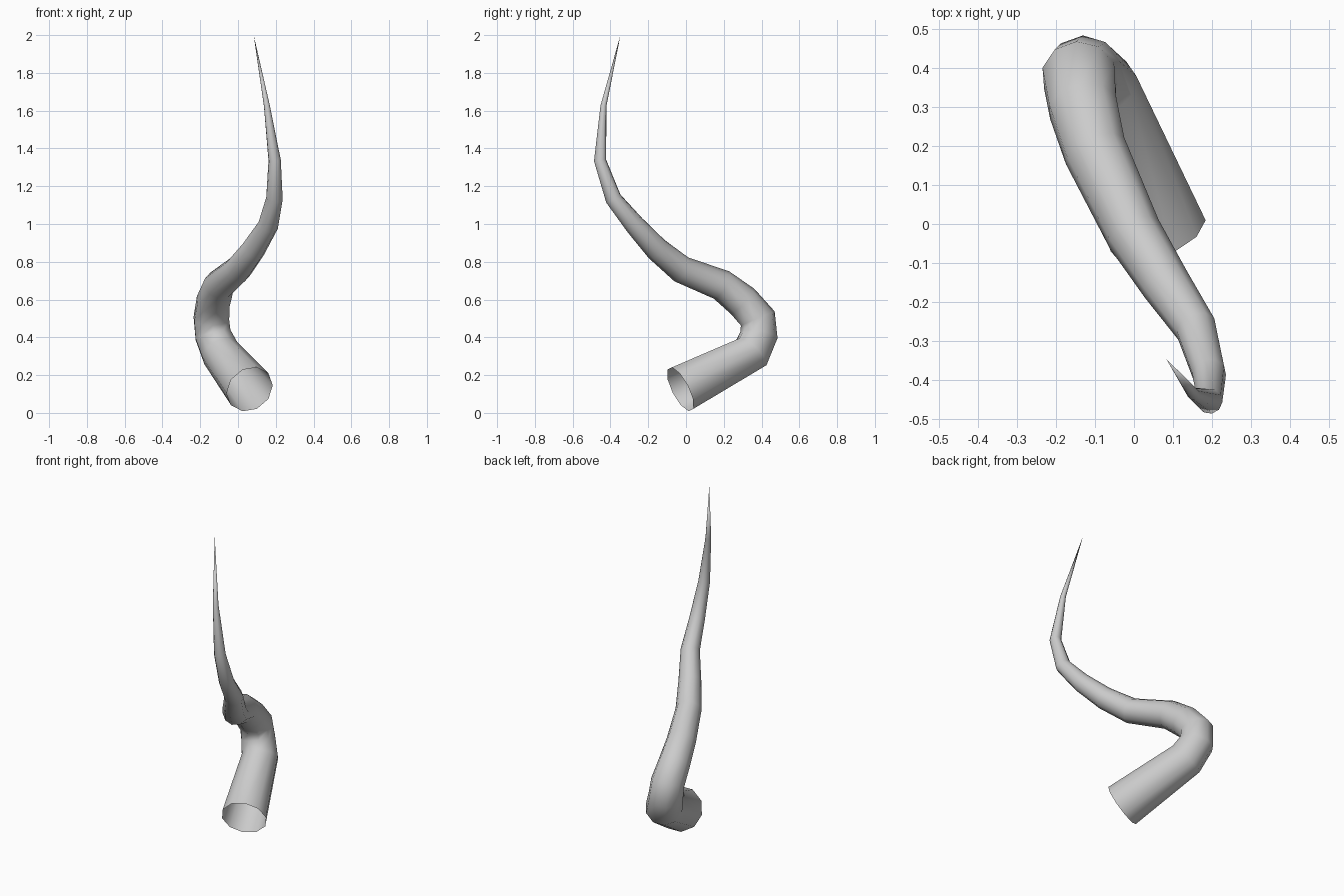
import bpy, bmesh, math
from mathutils import Vector

if "Cube" in bpy.data.objects:
    bpy.data.objects.remove(bpy.data.objects["Cube"])

SIDES = 10
# centre line of the horn: x, y, z, radius
PATH = [
    (0.062, -0.03, 0.125, 0.13), (-0.092, 0.345, 0.318, 0.106),
    (-0.132, 0.386, 0.412, 0.100), (-0.141, 0.380, 0.50, 0.097),
    (-0.131, 0.30, 0.59, 0.091), (-0.10, 0.188, 0.677, 0.083),
    (0.0, -0.025, 0.76, 0.073), (0.082, -0.155, 0.867, 0.064),
    (0.16, -0.27, 0.993, 0.054), (0.193, -0.385, 1.135, 0.044),
    (0.194, -0.455, 1.337, 0.033), (0.153, -0.437, 1.625, 0.016),
    (0.083, -0.347, 2.0, 0.0),
]
points = [Vector(p[:3]) for p in PATH]

# sweep a ring along the path, open at the base and closing to a point
bm = bmesh.new()
rings = []
side = Vector((1, 0, 0))
for i, p in enumerate(points[:-1]):
    ahead = (points[i + 1] - p).normalized()
    behind = (p - points[i - 1]).normalized() if i else ahead
    tangent = (ahead + behind).normalized()
    side = (side - tangent * side.dot(tangent)).normalized()
    up = tangent.cross(side)
    r = PATH[i][3]
    rings.append([bm.verts.new(p + r * (math.cos(a) * side + math.sin(a) * up))
                  for a in (math.tau * k / SIDES for k in range(SIDES))])
for low, high in zip(rings, rings[1:]):
    for k in range(SIDES):
        n = (k + 1) % SIDES
        bm.faces.new((low[k], low[n], high[n], high[k]))
tip = bm.verts.new(points[-1])
for k in range(SIDES):
    bm.faces.new((rings[-1][k], rings[-1][(k + 1) % SIDES], tip))
for f in bm.faces:
    f.smooth = True

mesh = bpy.data.meshes.new("curved_horn")
bm.to_mesh(mesh)
bm.free()
bpy.context.collection.objects.link(bpy.data.objects.new("curved_horn", mesh))
